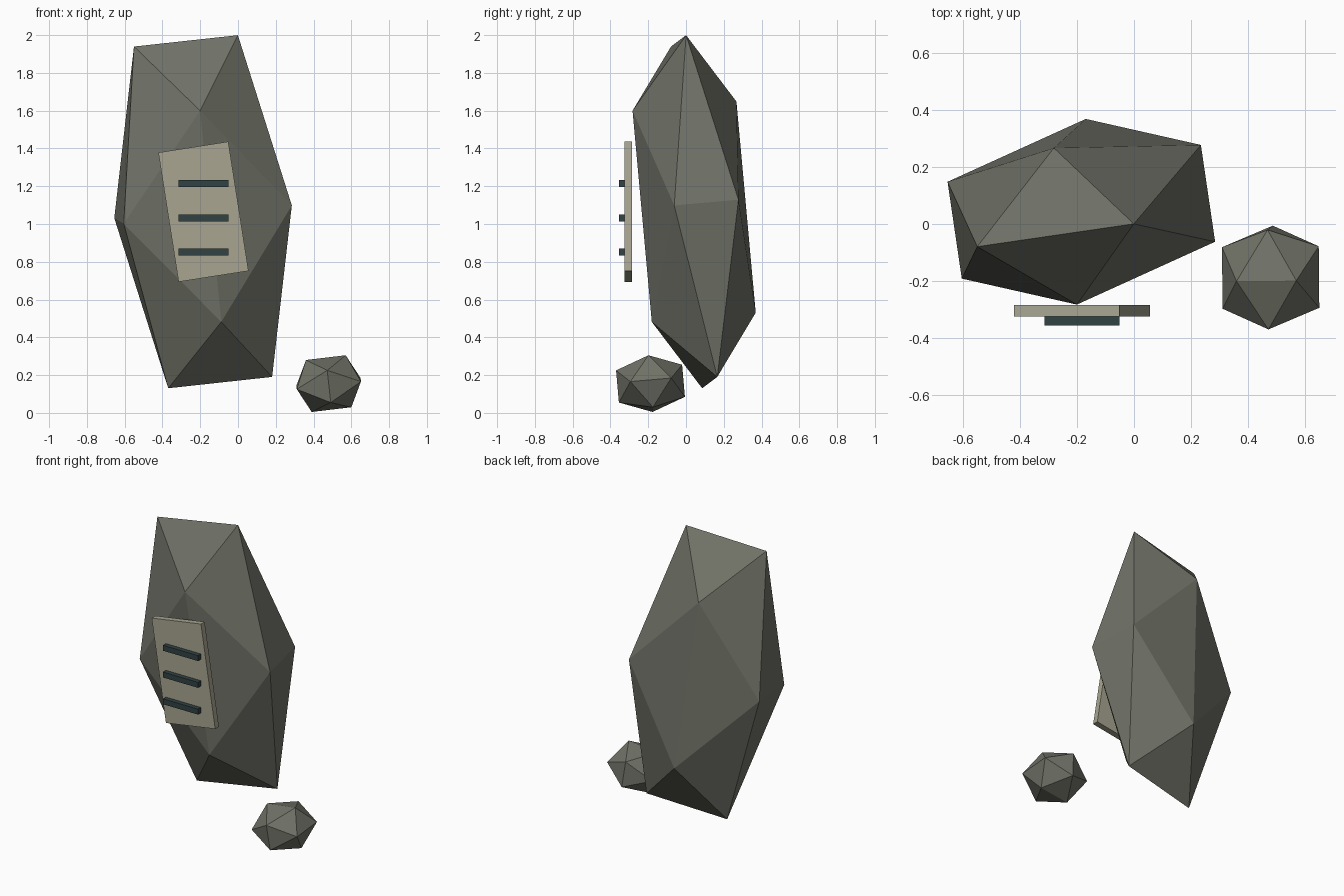
import bpy, bmesh, math
from mathutils import Vector, Matrix

if "Cube" in bpy.data.objects:
    bpy.data.objects.remove(bpy.data.objects["Cube"])

PHI = (1 + math.sqrt(5)) / 2


def material(name, rgb):
    m = bpy.data.materials.new(name)
    lin = [((c / 255 + 0.055) / 1.055) ** 2.4 for c in rgb]
    m.diffuse_color = (*lin, 1)
    m.use_nodes = True
    m.node_tree.nodes["Principled BSDF"].inputs["Base Color"].default_value = m.diffuse_color
    return m


stone = material("grey stone", (112, 114, 103))
pale = material("pale plate", (168, 165, 145))
dark = material("dark slate", (50, 66, 68))


def finish(bm, name, mat):
    bmesh.ops.recalc_face_normals(bm, faces=bm.faces)
    me = bpy.data.meshes.new(name)
    bm.to_mesh(me)
    bm.free()
    me.materials.append(mat)
    ob = bpy.data.objects.new(name, me)
    bpy.context.collection.objects.link(ob)
    return ob


def rock(name, centre, ex, ey, ez):
    """Icosahedron from three golden rectangles, stretched along three axes."""
    ex, ey, ez, c = map(Vector, (ex, ey, ez, centre))
    bm = bmesh.new()
    for s in (-1, 1):
        for t in (-PHI, PHI):
            bm.verts.new(c + ex * s + ez * t)
            bm.verts.new(c + ey * s + ex * t)
            bm.verts.new(c + ez * s + ey * t)
    bmesh.ops.convex_hull(bm, input=bm.verts)
    return finish(bm, name, stone)


def box(name, centre, size, mat, roll=0):
    bm = bmesh.new()
    m = (Matrix.Translation(centre) @ Matrix.Rotation(roll, 4, 'Y')
         @ Matrix.Diagonal((*size, 1)))
    bmesh.ops.create_cube(bm, size=1, matrix=m)
    return finish(bm, name, mat)


# Standing stone and small loose rock
rock("standing_stone", (-0.185, 0.043, 1.065),
     (0.275, 0.04, 0.03), (-0.025, 0.17, 0.015), (-0.056, -0.051, 0.559))
rock("small_rock", (0.48, -0.188, 0.155),
     (0.105, 0.001, 0.0125), (-0.001, 0.108, 0.0093), (-0.0093, -0.0074, 0.085))

# Tilted plate with three raised bars
box("plate", (-0.183, -0.305, 1.065), (0.375, 0.04, 0.693), pale, math.radians(-8.9))
for i in range(3):
    box(f"plate_bar_{i + 1}", (-0.183, -0.338, 1.215 - 0.182 * i),
        (0.263, 0.036, 0.037), dark)
